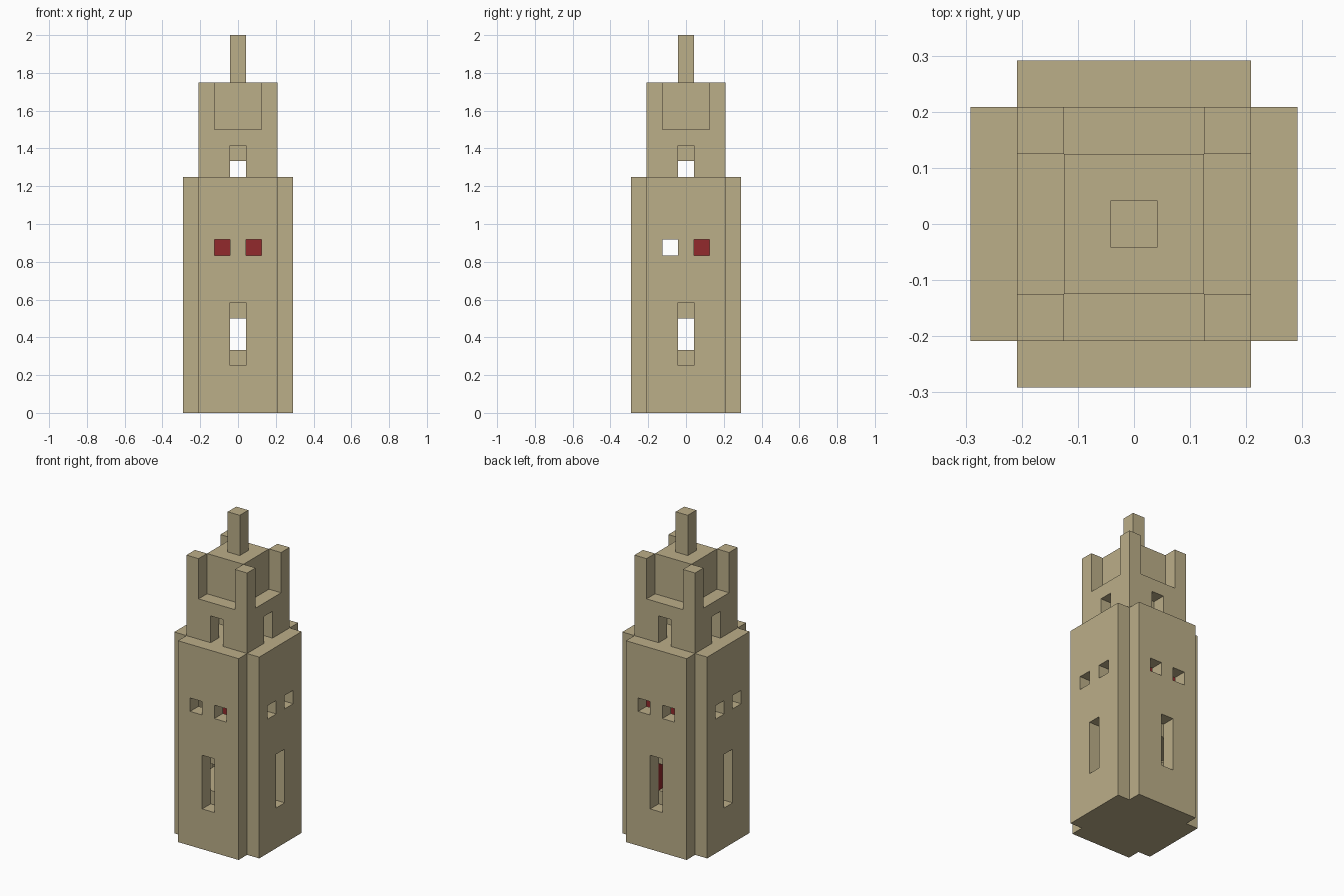
import bpy
import bmesh
from math import pi
from mathutils import Matrix

U = 1 / 12  # one building block

if "Cube" in bpy.data.objects:
    bpy.data.objects.remove(bpy.data.objects["Cube"])


def material(name, color):
    m = bpy.data.materials.new(name)
    m.use_nodes = True
    m.diffuse_color = color
    m.node_tree.nodes["Principled BSDF"].inputs["Base Color"].default_value = color
    return m


stone = material("sandstone", (0.50, 0.425, 0.25, 1))
red = material("dark red", (0.287, 0.023, 0.025, 1))


def box(name, x, y, z, mat=stone):
    """Box spanning the given (low, high) ranges, in blocks."""
    bm = bmesh.new()
    bmesh.ops.create_cube(bm, size=1)
    for v in bm.verts:
        v.co = [U * r[int(c > 0)] for r, c in zip((x, y, z), v.co)]
    mesh = bpy.data.meshes.new(name)
    bm.to_mesh(mesh)
    bm.free()
    mesh.materials.append(mat)
    ob = bpy.data.objects.new(name, mesh)
    bpy.context.collection.objects.link(ob)
    return ob


def cut(ob, x, y, z, turn=0):
    """Subtract a box, turned about z, and bake the result."""
    cutter = box("cutter", x, y, z)
    cutter.data.transform(Matrix.Rotation(turn, 4, "Z"))
    mod = ob.modifiers.new("opening", "BOOLEAN")
    mod.operation = "DIFFERENCE"
    mod.solver = "EXACT"
    mod.object = cutter
    graph = bpy.context.evaluated_depsgraph_get()
    baked = bpy.data.meshes.new_from_object(ob.evaluated_get(graph))
    ob.modifiers.clear()
    ob.data = baked
    bpy.data.objects.remove(cutter)


half = (-0.5, 0.5)
room = (-2.5, 2.5)
core = (-1.5, 1.5)

# Lower walls: one pierced panel repeated on four sides
panel = box("front_wall", room, (-3.5, -2.5), (0, 15))
cut(panel, half, (-4, -2), (3, 7))
for x in ((-1.5, -0.5), (0.5, 1.5)):
    cut(panel, x, (-4, -2), (10, 11))
for i, name in enumerate(("left_wall", "back_wall", "right_wall"), 1):
    wall = bpy.data.objects.new(name, panel.data.copy())
    wall.data.transform(Matrix.Rotation(i * pi / 2, 4, "Z"))
    bpy.context.collection.objects.link(wall)

# Floors inside the lower tower
box("base_floor", room, room, (0, 4))
box("middle_floor", room, room, (6, 8))
box("upper_floor", room, room, (14, 15))

# Red furnishings seen through the openings
box("lower_red_block", (0.5, 2.5), (0.5, 2.5), (4, 6), red)
box("upper_red_block", room, (0.5, 1.5), (8, 12), red)

# Upper turret: hollow room, windows and corner battlements
turret = box("turret", room, room, (15, 21))
cut(turret, core, core, (14, 16))
for i in range(4):
    cut(turret, half, (-3, -1.5), (14, 17), i * pi / 2)
    cut(turret, core, (-3, -1.5), (18, 22), i * pi / 2)

# Spire on the roof
box("spire", half, half, (21, 24))
